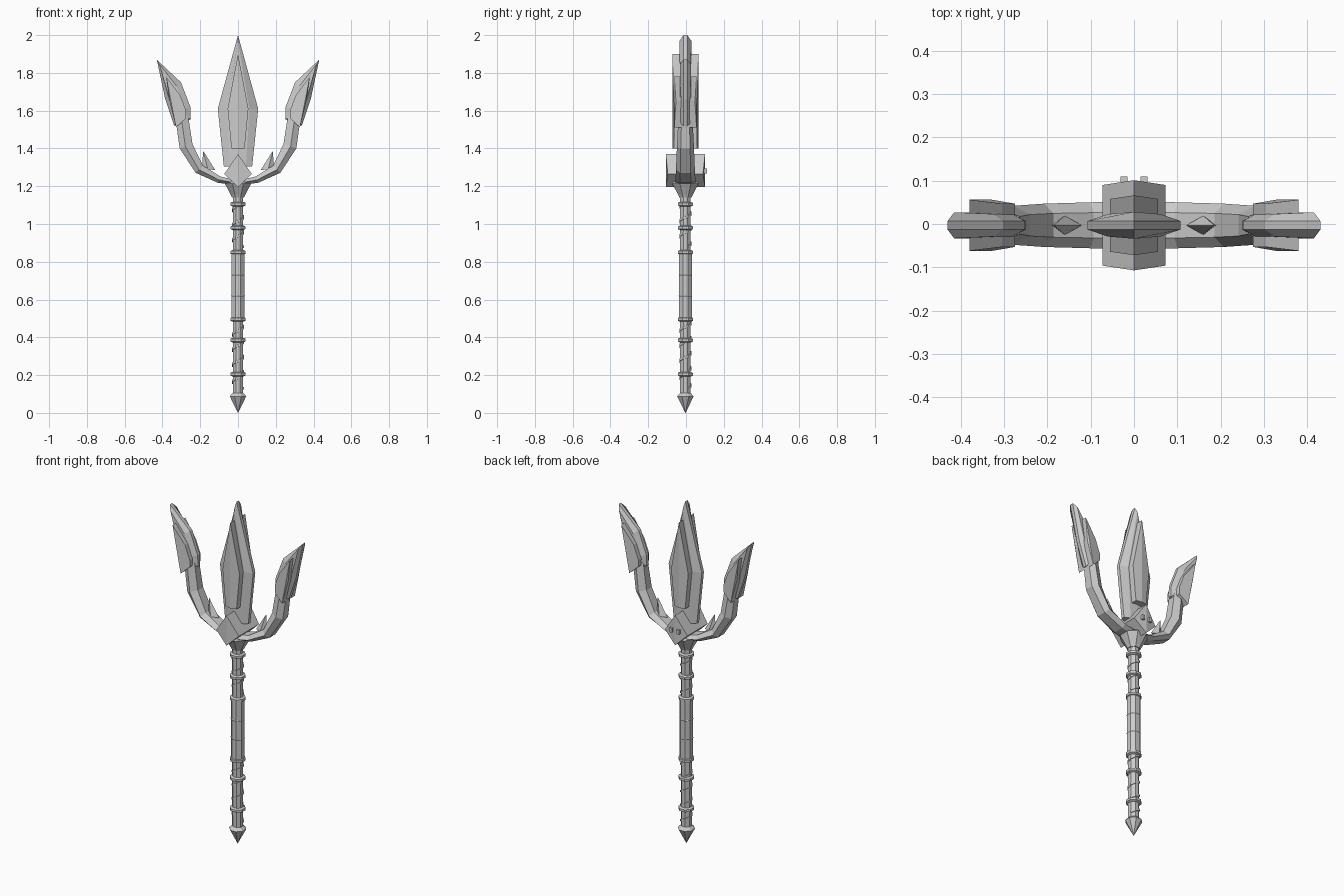
import bpy, bmesh, math
from mathutils import Vector

if "Cube" in bpy.data.objects:
    bpy.data.objects.remove(bpy.data.objects["Cube"])

Y0 = -0.003  # body sits slightly forward of the back studs


def finish(name, bm):
    bmesh.ops.recalc_face_normals(bm, faces=bm.faces)
    me = bpy.data.meshes.new(name)
    bm.to_mesh(me)
    bm.free()
    ob = bpy.data.objects.new(name, me)
    bpy.context.collection.objects.link(ob)
    return ob


def slab(name, outer, y_outer, inner=None, y_inner=0, ridge_i=0, bump=0, side=1):
    """Outline in x/z with bevelled faces; each face is split along a raised ridge."""
    bm = bmesh.new()
    layers = [(outer, -y_outer), (outer, y_outer)]
    if inner:
        layers = [(inner, -y_inner)] + layers + [(inner, y_inner)]
    loops = []
    n = len(outer)
    for k, (pts, y) in enumerate(layers):
        cap = k in (0, len(layers) - 1)
        loop = []
        for i, (x, z) in enumerate(pts):
            b = bump if cap and i in (0, ridge_i) else 0
            loop.append(bm.verts.new((x * side, Y0 + y + math.copysign(b, y), z)))
        loops.append(loop)
    for a, b in zip(loops, loops[1:]):
        for i in range(n):
            j = (i + 1) % n
            bm.faces.new((a[i], a[j], b[j], b[i]))
    for lp in (loops[0], loops[-1]):
        bm.faces.new(lp[:ridge_i + 1])
        bm.faces.new(lp[ridge_i:] + lp[:1])
    return finish(name, bm)


def sweep(name, sections, cap=True):
    """Skin a list of equal-length point loops."""
    bm = bmesh.new()
    loops = [[bm.verts.new(p) for p in s] for s in sections]
    n = len(loops[0])
    for a, b in zip(loops, loops[1:]):
        for i in range(n):
            j = (i + 1) % n
            bm.faces.new((a[i], a[j], b[j], b[i]))
    if cap:
        bm.faces.new(loops[0])
        bm.faces.new(loops[-1])
    return finish(name, bm)


def turned(name, profile, sides=8):
    """Faceted turned part from (radius, z) pairs."""
    turn = math.pi / sides
    return sweep(name, [[(r * math.cos(turn + 2 * math.pi * i / sides),
                          Y0 + r * math.sin(turn + 2 * math.pi * i / sides), z)
                         for i in range(sides)] for r, z in profile])


def mirrored(half):
    """Complete an outline whose first and last points lie on x = 0."""
    return half + [(-x, z) for x, z in reversed(half[1:-1])]


# Shaft, grip and pommel
turned("shaft", [(0.03, 0.08), (0.03, 1.17)])
turned("grip", [(0.03, 0.49), (0.037, 0.50), (0.037, 0.85), (0.03, 0.86)])
turned("pommel", [(0.001, 0.0), (0.047, 0.088), (0.03, 0.105)])
for i, z in enumerate((0.205, 0.385, 0.495, 0.85, 0.98, 1.105)):
    turned(f"shaft_ring_{i}", [(0.032, z - 0.012), (0.043, z - 0.007),
                               (0.043, z + 0.007), (0.032, z + 0.012)])
for i, z in enumerate((0.62, 0.73)):
    turned(f"grip_seam_{i}", [(0.036, z - 0.005), (0.039, z), (0.036, z + 0.005)])

# Cord wound round the thin parts of the shaft
for k, (z0, z1) in enumerate(((0.13, 0.2), (0.22, 0.48), (0.88, 1.1))):
    secs = []
    steps = int((z1 - z0) * 100)
    for i in range(steps + 1):
        a, z = i * math.pi / 4 + math.pi / 8, z0 + (z1 - z0) * i / steps
        secs.append([(r * math.cos(a), Y0 + r * math.sin(a), z + h)
                     for r, h in ((0.027, -0.006), (0.034, -0.006), (0.034, 0.006), (0.027, 0.006))])
    sweep(f"cord_{k}", secs)

# Socket under the head
turned("socket", [(0.035, 1.14), (0.042, 1.155), (0.076, 1.215), (0.05, 1.24)])

# Diamond hub with two small studs on its back
slab("hub", mirrored([(0, 1.37), (0.073, 1.265), (0.0, 1.195)]), 0.093, ridge_i=2, bump=0.011)
for s in (-1, 1):
    bpy.ops.mesh.primitive_cube_add(size=1, location=(s * 0.023, 0.103, 1.28))
    stud = bpy.context.object
    stud.name = "hub_stud"
    stud.scale = (0.016, 0.014, 0.025)

# Centre blade and its raised plate
slab("centre_blade", mirrored([(0, 2.0), (0.107, 1.61), (0.075, 1.305), (0, 1.305)]), 0.01,
     mirrored([(0, 1.97), (0.06, 1.61), (0.042, 1.305), (0, 1.305)]), 0.026, ridge_i=3, bump=0.005)
slab("centre_plate", mirrored([(0, 1.9), (0.055, 1.61), (0.035, 1.4), (0, 1.4)]), 0.061,
     ridge_i=3, bump=0.008)

# Side prongs: curved arm, blade, raised plate and barb
path = [(0.03, 1.222, 0.014, 0.055), (0.1, 1.235, 0.018, 0.053), (0.205, 1.29, 0.027, 0.05),
        (0.275, 1.412, 0.036, 0.045), (0.298, 1.57, 0.034, 0.037)]
for s, tag in ((-1, "left"), (1, "right")):
    secs = []
    for i, (x, z, w, t) in enumerate(path):
        a, b = path[max(i - 1, 0)], path[min(i + 1, len(path) - 1)]
        d = Vector((b[0] - a[0], b[1] - a[1])).normalized()
        nx, nz = d.y, -d.x
        secs.append([(s * (x + nx * w * u), Y0 + t * v, z + nz * w * u)
                     for u, v in ((1, 0.55), (0.1, 1), (-1, 0.55),
                                  (-1, -0.55), (0.1, -1), (1, -0.55))])
    sweep(f"{tag}_arm", secs)
    slab(f"{tag}_blade",
         [(0.43, 1.87), (0.302, 1.75), (0.252, 1.62), (0.25, 1.555), (0.338, 1.52), (0.385, 1.66)], 0.01,
         [(0.415, 1.845), (0.325, 1.73), (0.28, 1.61), (0.278, 1.565), (0.33, 1.535), (0.36, 1.66)], 0.026,
         ridge_i=4, bump=0.004, side=s)
    slab(f"{tag}_plate",
         [(0.38, 1.78), (0.305, 1.68), (0.275, 1.6), (0.275, 1.56), (0.328, 1.512), (0.362, 1.65)], 0.05,
         ridge_i=4, bump=0.009, side=s)
    sweep(f"{tag}_barb", [[(s * x, Y0 + y, z) for x, y, z in
                           ((0.12, 0, 1.285), (0.16, 0.022, 1.29), (0.19, 0, 1.295), (0.16, -0.022, 1.29))],
                          [(s * (0.184 + dx), Y0 + dy, 1.385) for dx, dy in
                           ((-0.001, 0), (0, 0.001), (0.001, 0), (0, -0.001))]])
